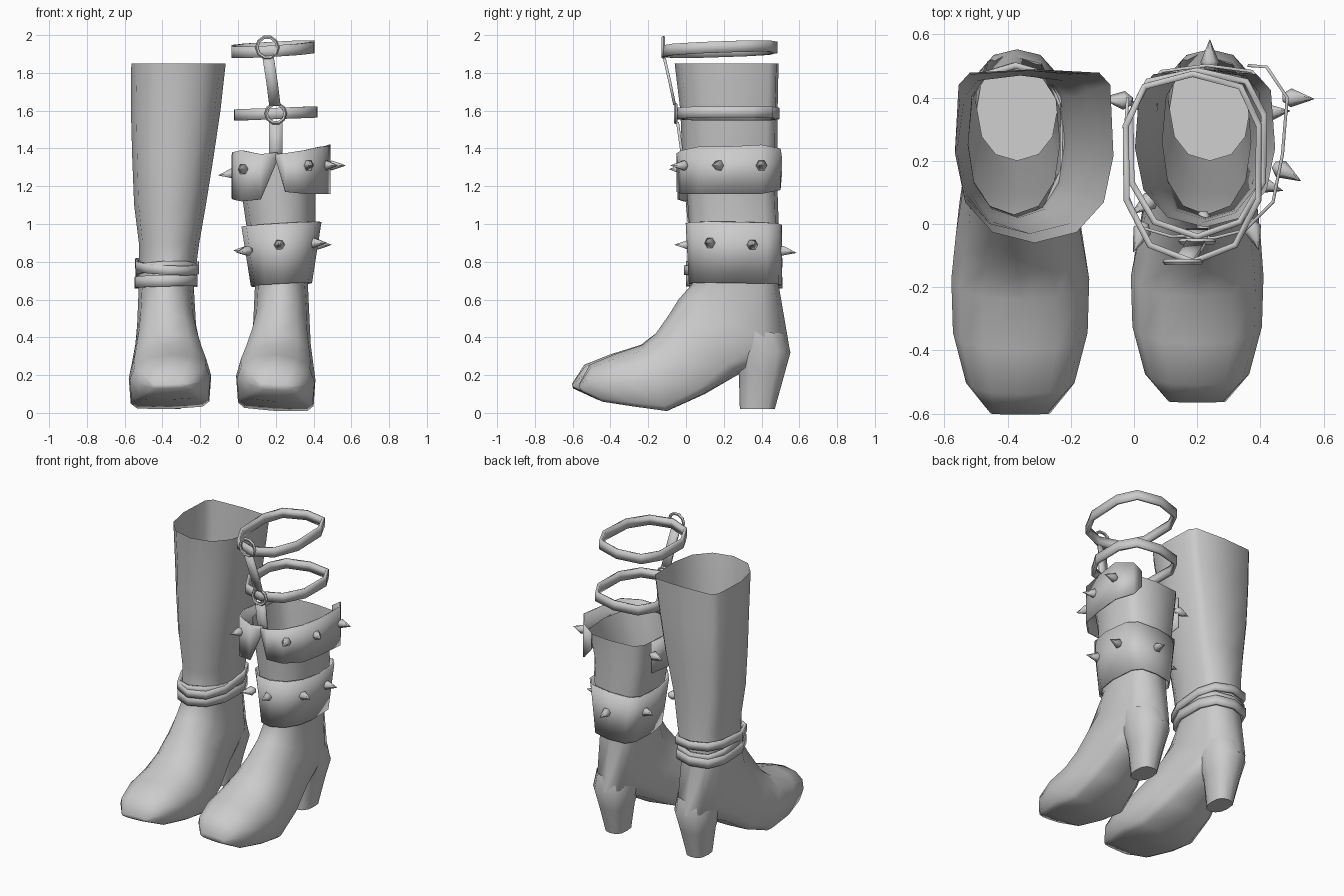
import bpy, math
from mathutils import Vector

if "Cube" in bpy.data.objects:
    bpy.data.objects.remove(bpy.data.objects["Cube"])


def make(name, verts, faces, thick=0, offset=1, angle=40):
    me = bpy.data.meshes.new(name)
    me.from_pydata(verts, [], faces)
    ob = bpy.data.objects.new(name, me)
    bpy.context.collection.objects.link(ob)
    bpy.ops.object.select_all(action='DESELECT')
    ob.select_set(True)
    bpy.context.view_layer.objects.active = ob
    bpy.ops.object.mode_set(mode='EDIT')
    bpy.ops.mesh.select_all(action='SELECT')
    bpy.ops.mesh.normals_make_consistent(inside=False)
    bpy.ops.object.mode_set(mode='OBJECT')
    if thick:
        m = ob.modifiers.new("thickness", 'SOLIDIFY')
        m.thickness, m.offset = thick, offset
    bpy.ops.object.shade_smooth_by_angle(angle=math.radians(angle))
    return ob


def ring(f, b, xc, hw, e=3.5, n=12, roll=0.0):
    """Section between front point f and back point b (y, z), half width hw."""
    pts = []
    for i in range(n):
        a = 2 * math.pi * i / n
        c, s = math.cos(a), math.sin(a)
        k = 2 / (2.2 if c > 1e-6 else e)
        u = math.copysign(abs(c) ** k, c) if abs(c) > 1e-6 else 0
        v = math.copysign(abs(s) ** k, s) if abs(s) > 1e-6 else 0
        y = (f[0] + b[0]) / 2 + u * (f[0] - b[0]) / 2
        z = (f[1] + b[1]) / 2 + u * (f[1] - b[1]) / 2
        pts.append((xc + v * hw, y, z + roll * v * hw))
    return pts


def loft(name, rings, cap0=False, cap1=False, **kw):
    n = len(rings[0])
    verts = [p for r in rings for p in r]
    faces = [(k * n + i, k * n + (i + 1) % n, (k + 1) * n + (i + 1) % n, (k + 1) * n + i)
             for k in range(len(rings) - 1) for i in range(n)]
    if cap0:
        faces.append(tuple(range(n)))
    if cap1:
        faces.append(tuple(range(len(verts) - n, len(verts))))
    return make(name, verts, faces, **kw)


def band(name, f, b, xc, hw, h, thick, e=3.5, roll=0.0, n=12, flare=0.0):
    lo = ring(f, b, xc, hw, e, n, roll)
    hi = ring((f[0] - flare / 3, f[1] + h), (b[0], b[1] + h), xc, hw + flare, e, n, roll)
    return loft(name, [lo, hi], thick=thick)


def sheet(name, cols, thick):
    """Open wall from columns of (x, y, z_low, z_high)."""
    verts = [p for x, y, a, b in cols for p in ((x, y, a), (x, y, b))]
    faces = [(2 * i, 2 * i + 2, 2 * i + 3, 2 * i + 1) for i in range(len(cols) - 1)]
    return make(name, verts, faces, thick, 0)


def strip(name, pts, w):
    verts = [(x + d * w / 2, y, z) for x, y, z in pts for d in (-1, 1)]
    faces = [(2 * i, 2 * i + 1, 2 * i + 3, 2 * i + 2) for i in range(len(pts) - 1)]
    return make(name, verts, faces, 0.015, 0)


def spike(name, pos, direction):
    q = Vector(direction).normalized().to_track_quat('Z', 'Y')
    rings = [[Vector(pos) + q @ Vector((r * math.cos(t * math.pi / 3),
                                        r * math.sin(t * math.pi / 3), h)) for t in range(6)]
             for h, r in ((-.015, .012), (.012, .03), (.085, .001))]
    loft(name, rings, True, True, angle=65)


# Foot sections: top y, top z, bottom y, bottom z, x shift, half width, sole squareness
FOOT = [(-.565, .155, -.56, .11, 0, .09, 3), (-.51, .255, -.44, .05, 0, .165, 5),
        (-.38, .31, -.27, .025, 0, .205, 6), (-.23, .36, -.10, .0, 0, .21, 6),
        (-.16, .42, .10, .10, .01, .19, 5), (-.09, .52, .28, .205, .02, .165, 3.5),
        (-.04, .60, .55, .33, .03, .15, 2.3)]


def boot(side, xc, sx, toe, lift, roll, shaft):
    rings = []
    for i, (fy, fz, by, bz, dx, hw, e) in enumerate(FOOT):
        t = toe * max(0, 1 - i / 4)
        r = roll if i < 5 else 0
        up = lift if i < 4 else 0
        rings.append(ring((fy - t, fz), (by - t, bz + up), xc + dx * (1 if sx > 0 else -.6),
                          hw * abs(sx), e, roll=r))
    for z, f, b, x, hw, e in shaft:
        rings.append(ring((f, z), (b, z), x, hw, e))
    loft(side + "_boot", rings, cap0=True, angle=65)
    # Tapered heel flowing out of the back of the boot
    hx = shaft[0][3] + .01
    loft(side + "_heel", [ring((.2, .44), (.528, .42), hx, .128, 2.3),
                          ring((.25, .32), (.553, .32), hx, .135, 2.3),
                          ring((.28, .2), (.52, .2), hx, .102, 2.4),
                          ring((.285, .02), (.47, .02), hx, .066, 2.8)], True, True, angle=50)


# Tall boot on the -x side
boot("tall", -.36, -1.04, .038, .02, .03, [
    (.68, .03, .48, -.38, .145, 3), (.9, .02, .48, -.365, .16, 3.5),
    (1.1, 0, .47, -.36, .19, 4), (1.35, -.02, .485, -.345, .215, 5),
    (1.6, -.03, .485, -.33, .237, 6), (1.85, -.06, .49, -.315, .25, 7)])
# Short spiked boot on the +x side
boot("short", .20, 1.0, 0, .01, -.05, [
    (.68, .03, .49, .23, .14, 3), (1.02, .015, .49, .225, .185, 4),
    (1.16, .005, .485, .215, .195, 4), (1.34, -.01, .49, .225, .222, 4.5)])

# Ankle straps of the tall boot
band("ankle_strap_low", (.02, .67), (.492, .66), -.38, .152, .06, .02, 3, .03, 10)
band("ankle_strap_high", (.01, .73), (.492, .77), -.375, .155, .05, .02, 3, -.06, 10)
band("ankle_strap_cross", (.015, .76), (.488, .70), -.38, .152, .045, .016, 3, .05, 10)

# Lower cuff of the short boot
band("lower_cuff", (.025, .685), (.497, .675), .23, .152, .32, .01, 3.8, roll=.06, flare=.05)

# Upper cuff: two flaps parting at the front, open at the back
sheet("upper_cuff_left", [(.21, -.035, 1.34, 1.38), (.12, -.04, 1.13, 1.37),
                          (.02, -.01, 1.12, 1.39), (-.025, .1, 1.13, 1.38),
                          (-.03, .25, 1.14, 1.36), (-.02, .40, 1.15, 1.36)], .01)
sheet("upper_cuff_right", [(.20, -.04, 1.34, 1.37), (.25, -.045, 1.17, 1.375),
                           (.35, -.02, 1.16, 1.39), (.44, .07, 1.16, 1.41),
                           (.47, .22, 1.16, 1.41), (.485, .40, 1.16, 1.42),
                           (.42, .497, 1.18, 1.40), (.36, .502, 1.25, 1.36)], .01)

# Spikes
for i, (p, d) in enumerate([
        ((-.02, .39, 1.27), (-1, .1, -.15)), ((.03, -.01, 1.29), (-.4, -1, 0)),
        ((.37, 0, 1.31), (.3, -1, 0)), ((.455, .18, 1.31), (1, -.6, 0)),
        ((.485, .40, 1.31), (1, -.05, 0)),
        ((.06, .08, .86), (-1, -.7, -.15)), ((.22, .025, .89), (0, -1, 0)),
        ((.39, .13, .90), (1, -.3, 0)), ((.41, .35, .89), (1, .1, 0)),
        ((.24, .50, .86), (0, 1, -.15)), ((.06, .37, .86), (-1, .15, 0))]):
    spike("spike_%d" % i, p, d)

# Leg straps above the short boot
band("leg_strap_low", (-.03, 1.555), (.475, 1.555), .20, .208, .06, .02, 3.2, .04, 10)
band("leg_strap_high", (-.11, 1.885), (.465, 1.905), .185, .208, .06, .02, 3, .06, 10)

# Front rings and the connecting straps
for name, loc, r in (("low_ring", (.20, -.055, 1.585), .05), ("high_ring", (.155, -.12, 1.935), .055)):
    bpy.ops.mesh.primitive_torus_add(location=loc, rotation=(math.radians(90), 0, 0),
                                     major_segments=10, minor_segments=5,
                                     major_radius=r, minor_radius=.01)
    bpy.context.object.name = name
    bpy.ops.object.shade_smooth_by_angle(angle=math.radians(60))
strip("front_strap_low", [(.20, -.02, 1.33), (.20, -.025, 1.4), (.20, -.045, 1.54)], .07)
strip("front_strap_high", [(.195, -.06, 1.63), (.18, -.085, 1.75), (.16, -.115, 1.88)], .06)
